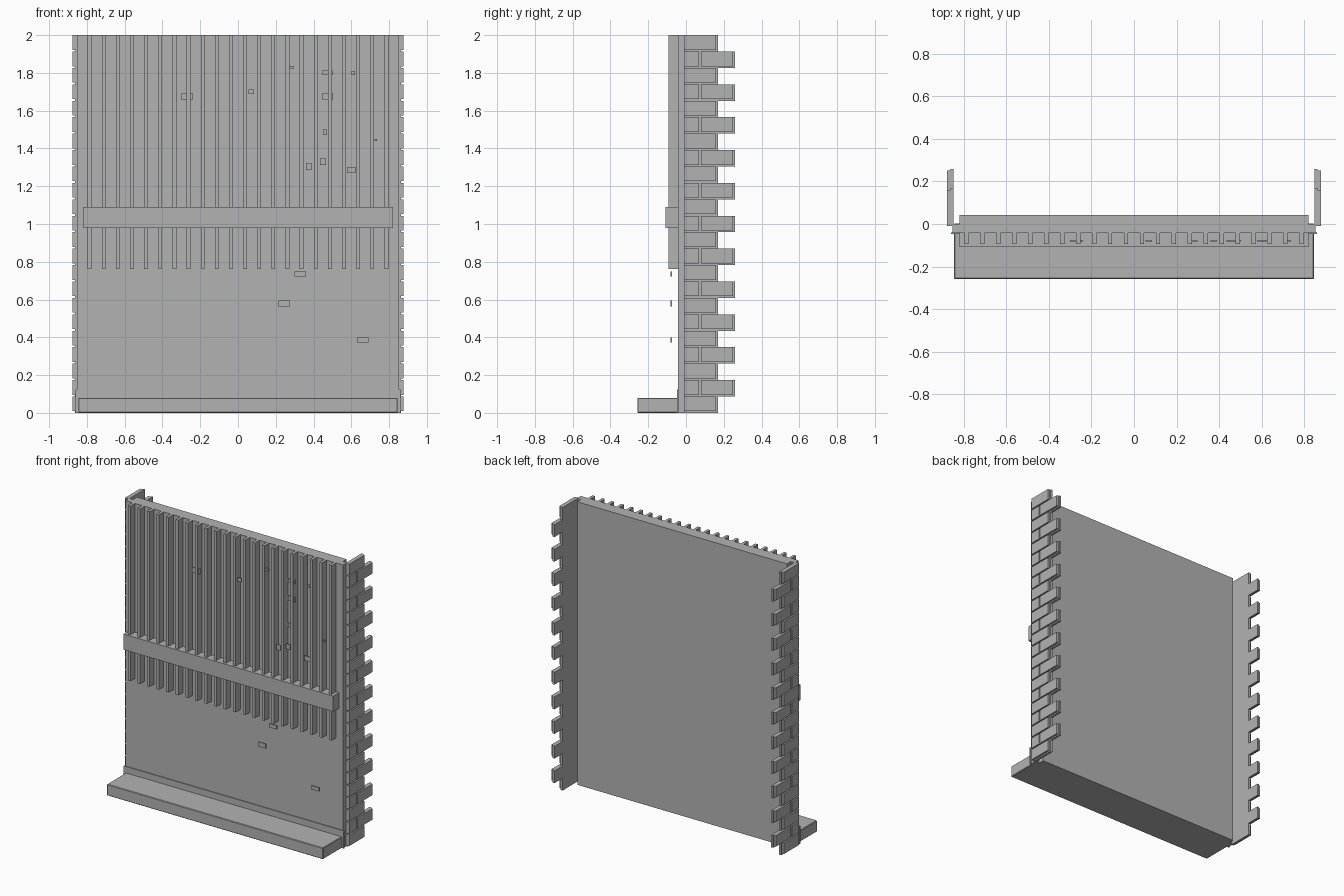
import bpy, bmesh

if "Cube" in bpy.data.objects:
    bpy.data.objects.remove(bpy.data.objects["Cube"])

grey = bpy.data.materials.new("plain_grey")
grey.diffuse_color = (0.45, 0.45, 0.45, 1)
grey.use_nodes = True
grey.node_tree.nodes["Principled BSDF"].inputs["Base Color"].default_value = grey.diffuse_color


def boxes(name, ranges):
    """One object made of axis-aligned boxes (x0, x1, y0, y1, z0, z1)."""
    bm = bmesh.new()
    for x0, x1, y0, y1, z0, z1 in ranges:
        for v in bmesh.ops.create_cube(bm, size=1)["verts"]:
            v.co = ((x0 + x1) / 2 + v.co.x * (x1 - x0),
                    (y0 + y1) / 2 + v.co.y * (y1 - y0),
                    (z0 + z1) / 2 + v.co.z * (z1 - z0))
    me = bpy.data.meshes.new(name)
    bm.to_mesh(me)
    bm.free()
    me.materials.append(grey)
    ob = bpy.data.objects.new(name, me)
    bpy.context.collection.objects.link(ob)
    return ob


# wall slab with wider front panel
boxes("wall_back", [(-0.82, 0.82, -0.001, 0.043, 0, 2)])
boxes("wall_front", [(-0.852, 0.852, -0.042, 0, 0, 2)])

# step and skirting board at the foot
step = boxes("step", [(-0.845, 0.845, -0.258, 0.003, 0, 0.08)])
bev = step.modifiers.new("soft_edge", "BEVEL")
bev.width = 0.004
bev.segments = 1
boxes("skirting", [(-0.86, 0.86, -0.048, -0.04, 0, 0.125)])

# vertical slats and the rail across them
boxes("slats", [(-0.786 + i * 0.07486 - 0.01, -0.786 + i * 0.07486 + 0.01,
                 -0.093, -0.041, 0.763, 2) for i in range(22)])
boxes("rail", [(-0.82, 0.82, -0.108, -0.043, 0.98, 1.09)])

# toothed brick edges, with recessed mortar between the bricks
bricks, mortar = [], []
pitch = 2 / 23
for side in (-1, 1):
    bx = sorted((side * 0.849, side * 0.877))
    mx = sorted((side * 0.847, side * 0.862))
    for row in range(23):
        z0 = row * pitch + 0.009
        z1 = (row + 1) * pitch
        if row % 2:
            spans = [(-0.01, 0.07), (0.08, 0.25)]
        else:
            spans = [(-0.01, 0.16)]
        for y0, y1 in spans:
            bricks.append((*bx, y0, y1, z0, z1))
        mortar.append((*mx, -0.008, spans[-1][1] + 0.009, z0 - 0.009, z1))
boxes("edge_bricks", bricks)
boxes("edge_mortar", mortar)

# small loose plates in front of the wall: x, z, width, height
plates = [(-0.27, 1.675, .06, .036), (0.285, 1.83, .025, .015),
          (0.475, 1.80, .055, .025), (0.61, 1.80, .018, .02),
          (0.07, 1.70, .03, .025), (0.475, 1.675, .055, .036),
          (0.46, 1.485, .022, .03), (0.725, 1.445, .022, .012),
          (0.45, 1.33, .03, .036), (0.375, 1.305, .03, .036),
          (0.6, 1.285, .045, .032), (0.33, 0.735, .062, .026),
          (0.245, 0.58, .06, .032), (0.66, 0.385, .062, .026),
          (-0.68, 1.08, .01, .02)]
boxes("small_plates", [(x - w / 2, x + w / 2, -0.083, -0.074, z - h / 2, z + h / 2)
                       for x, z, w, h in plates])
